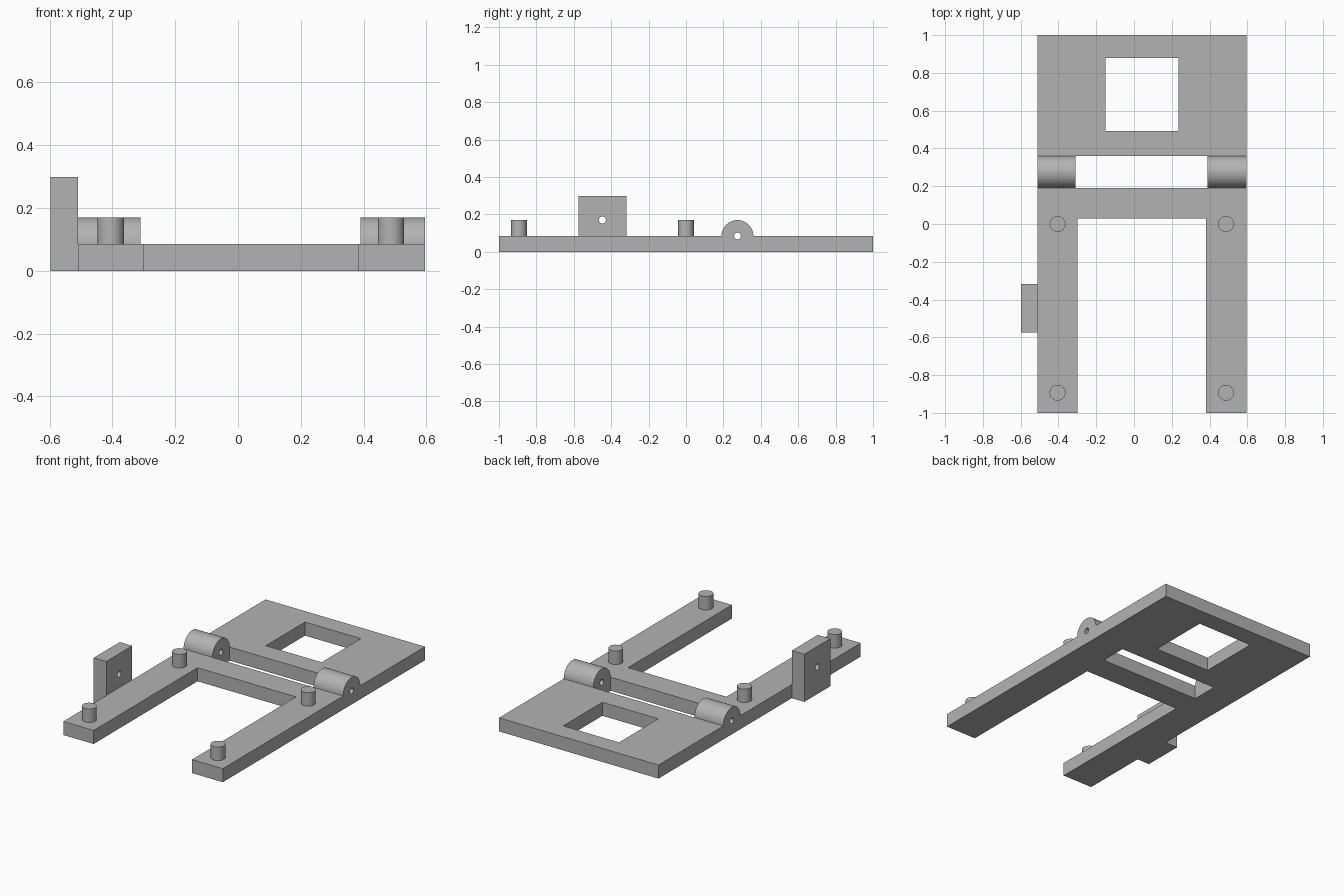
import bpy, math
from mathutils import Matrix

default_cube = bpy.data.objects.get("Cube")
if default_cube:
    bpy.data.objects.remove(default_cube, do_unlink=True)

grey = bpy.data.materials.new("light grey plastic")
grey.use_nodes = True
COLOUR = (0.45, 0.45, 0.45, 1)
grey.diffuse_color = COLOUR
grey.node_tree.nodes["Principled BSDF"].inputs["Base Color"].default_value = COLOUR

THICK = 0.085        # plate thickness
HINGE_Y = 0.275      # hinge axis
HINGE_R = 0.085
X0, X1 = -0.51, 0.595  # plate sides


def finish(obj, name):
    obj.name = obj.data.name = name
    obj.data.materials.append(grey)
    return obj


def box(name, x, y, z):
    """Box spanning the given (low, high) pairs."""
    bpy.ops.mesh.primitive_cube_add(size=1)
    obj = bpy.context.object
    spans = (x, y, z)
    size = [hi - lo for lo, hi in spans]
    centre = [(hi + lo) / 2 for lo, hi in spans]
    obj.data.transform(Matrix.Translation(centre) @ Matrix.Diagonal((*size, 1)))
    return finish(obj, name)


def rod(name, radius, length, centre, along_x=False, sides=48):
    bpy.ops.mesh.primitive_cylinder_add(vertices=sides, radius=radius, depth=length)
    obj = bpy.context.object
    turn = Matrix.Rotation(math.pi / 2, 4, 'Y') if along_x else Matrix()
    obj.data.transform(Matrix.Translation(centre) @ turn)
    return finish(obj, name)


def combine(target, tool, operation):
    """Apply an exact boolean and discard the tool."""
    tool.hide_render = True
    mod = target.modifiers.new("shape", 'BOOLEAN')
    mod.operation, mod.object, mod.solver = operation, tool, 'EXACT'
    bpy.context.view_layer.objects.active = target
    bpy.ops.object.modifier_apply(modifier=mod.name)
    bpy.data.objects.remove(tool, do_unlink=True)


def smooth(obj):
    bpy.ops.object.select_all(action='DESELECT')
    obj.select_set(True)
    bpy.context.view_layer.objects.active = obj
    bpy.ops.object.shade_smooth_by_angle(angle=math.radians(30))


def barrel(name, x_low, x_high, sides=48):
    """Half-round hinge barrel whose foot is sunk into the plate."""
    arc = [(HINGE_Y + HINGE_R * math.cos(math.pi * i / sides),
            THICK + HINGE_R * math.sin(math.pi * i / sides)) for i in range(sides + 1)]
    profile = arc + [(HINGE_Y - HINGE_R, THICK / 2), (HINGE_Y + HINGE_R, THICK / 2)]
    n = len(profile)
    verts = [(x, y, z) for x in (x_low, x_high) for y, z in profile]
    faces = [tuple(reversed(range(n))), tuple(range(n, 2 * n))]
    faces += [(i, (i + 1) % n, (i + 1) % n + n, i + n) for i in range(n)]
    mesh = bpy.data.meshes.new(name)
    mesh.from_pydata(verts, [], faces)
    obj = bpy.data.objects.new(name, mesh)
    bpy.context.collection.objects.link(obj)
    return finish(obj, name)


# Base plate with window, hinge slot and open front between the legs
plate = box("base_plate", (X0, X1), (-1, 1), (0, THICK))
through = (-0.1, 0.2)
for x, y in (((-0.152, 0.235), (0.492, 0.88)),
             ((-0.31, 0.39), (HINGE_Y - HINGE_R, HINGE_Y + HINGE_R)),
             ((-0.30, 0.382), (-1.1, 0.028))):
    combine(plate, box("opening_cutter", x, y, through), 'DIFFERENCE')

# Hinge barrels on both sides of the slot, drilled for one pin
for x_low, x_high in ((X0, -0.31), (0.39, X1)):
    combine(plate, barrel("hinge_barrel", x_low, x_high), 'UNION')
combine(plate, rod("pin_cutter", 0.018, 2, (0, HINGE_Y, THICK), True), 'DIFFERENCE')
smooth(plate)

# Locating pegs on the legs
for side, x in (("right", -0.405), ("left", 0.487)):
    for end, y in (("front", -0.893), ("rear", 0.0)):
        smooth(rod(f"{end}_{side}_peg", 0.042, 0.11, (x, y, 0.115)))

# Upright side tab with a cross hole
tab = box("side_tab", (-0.597, X0), (-0.575, -0.318), (0, 0.298))
combine(tab, rod("tab_cutter", 0.019, 0.4, (-0.55, -0.447, 0.17), True), 'DIFFERENCE')
smooth(tab)
